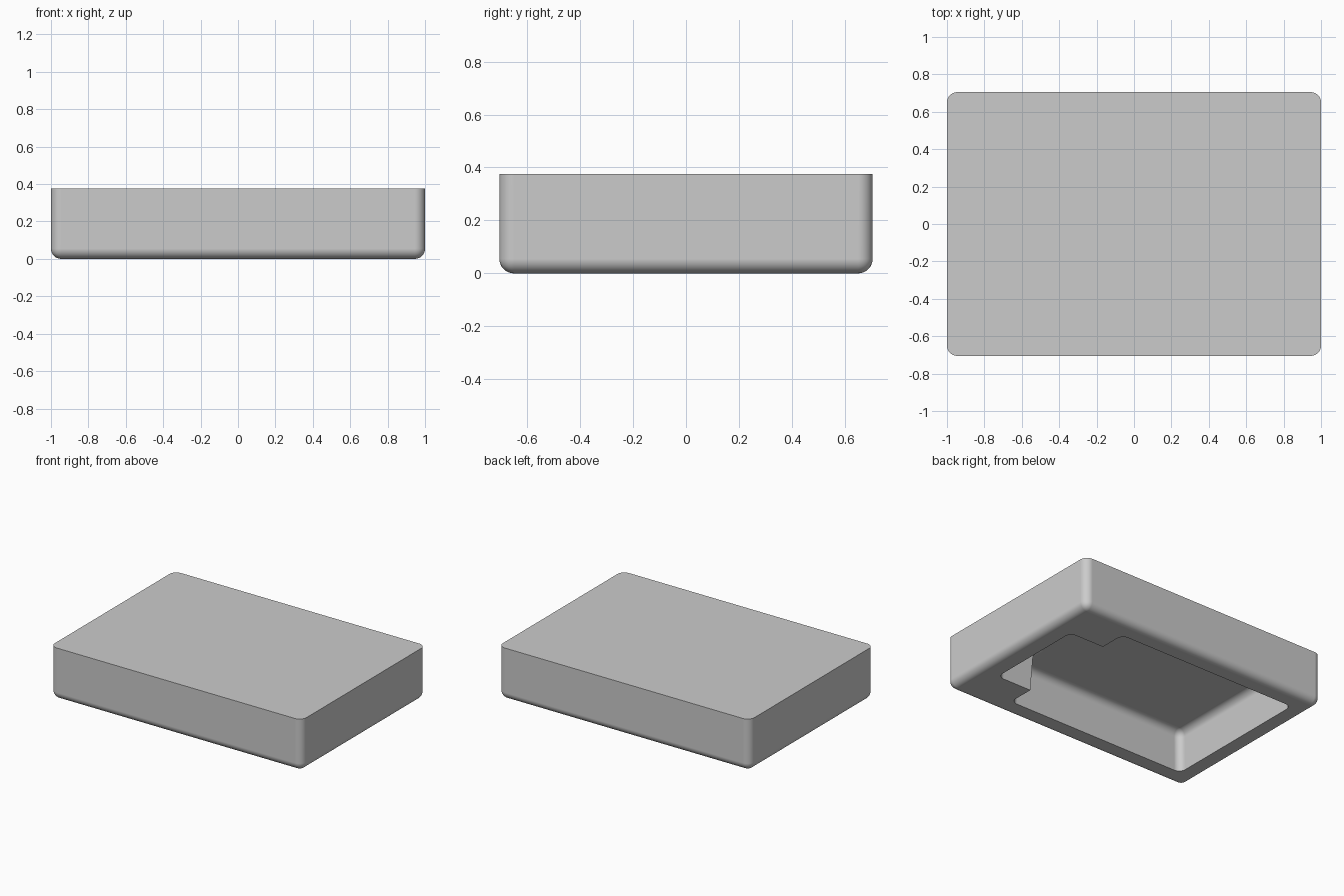
import bpy, bmesh

old = bpy.data.objects.get("Cube")
if old:
    bpy.data.objects.remove(old, do_unlink=True)

HALF_X, HALF_Y, HEIGHT = 1.0, 0.705, 0.375
RADIUS, SEGMENTS = 0.055, 8
POCKET_DEPTH, DRAFT = 0.29, 0.014

grey = bpy.data.materials.new("plain_grey")
grey.use_nodes = True
colour = (0.6, 0.6, 0.6, 1.0)
grey.diffuse_color = colour
grey.node_tree.nodes["Principled BSDF"].inputs["Base Color"].default_value = colour


def prism(name, low, high, radius, keep):
    """Solid between two matching outlines; edges chosen by keep() are rounded."""
    bm = bmesh.new()
    a = [bm.verts.new(p) for p in low]
    b = [bm.verts.new(p) for p in high]
    n = len(a)
    bm.faces.new(a[::-1])
    bm.faces.new(b)
    for i in range(n):
        j = (i + 1) % n
        bm.faces.new((a[i], a[j], b[j], b[i]))
    bmesh.ops.recalc_face_normals(bm, faces=bm.faces)
    edges = [e for e in bm.edges if keep(e)]
    bmesh.ops.bevel(bm, geom=edges, offset=radius, offset_type='OFFSET',
                    segments=SEGMENTS, profile=0.5, affect='EDGES', clamp_overlap=True)
    mesh = bpy.data.meshes.new(name)
    bm.to_mesh(mesh)
    bm.free()
    mesh.materials.append(grey)
    obj = bpy.data.objects.new(name, mesh)
    bpy.context.collection.objects.link(obj)
    return obj


def box_outline(z):
    return [(x * HALF_X, y * HALF_Y, z) for x, y in ((-1, -1), (1, -1), (1, 1), (-1, 1))]


def pocket_outline(d, z):
    """Wide rectangle with a narrower tab on the +x end, shrunk by d."""
    back, step, tab = -0.865 + d, 0.573 - d, 0.85 - d
    wide, narrow = 0.563 - d, 0.368 - d
    half = [(back, wide), (step, wide), (step, narrow), (tab, narrow)]
    return [(x, -y, z) for x, y in half] + [(x, y, z) for x, y in reversed(half)]


def lowest(e):
    return min(v.co.z for v in e.verts)


def highest(e):
    return max(v.co.z for v in e.verts)


def is_inner_corner(e):
    upright = highest(e) - lowest(e) > 0.1
    return upright and all(v.co.x < 0.6 and abs(v.co.y) < 0.4 for v in e.verts)


# Outer block: rounded upright corners and underside, crisp top edge
block = prism("block_body", box_outline(0), box_outline(HEIGHT), RADIUS,
              lambda e: lowest(e) < 0.01)

# Drafted pocket in the underside with a rounded ceiling
below = -0.03
cutter = prism("pocket_cutter",
               pocket_outline(DRAFT * below / POCKET_DEPTH, below),
               pocket_outline(DRAFT, POCKET_DEPTH), 0.05,
               lambda e: highest(e) > 0.1 and not is_inner_corner(e))
cutter.hide_render = True

bpy.ops.object.select_all(action='DESELECT')
block.select_set(True)
bpy.context.view_layer.objects.active = block
cut = block.modifiers.new("pocket", 'BOOLEAN')
cut.operation = 'DIFFERENCE'
cut.solver = 'EXACT'
cut.object = cutter
bpy.ops.object.modifier_apply(modifier=cut.name)
bpy.data.objects.remove(cutter, do_unlink=True)

# Smooth fillets, flat faces
bpy.ops.object.shade_smooth_by_angle(angle=0.6)
weighted = block.modifiers.new("flat_faces", 'WEIGHTED_NORMAL')
weighted.keep_sharp = True
